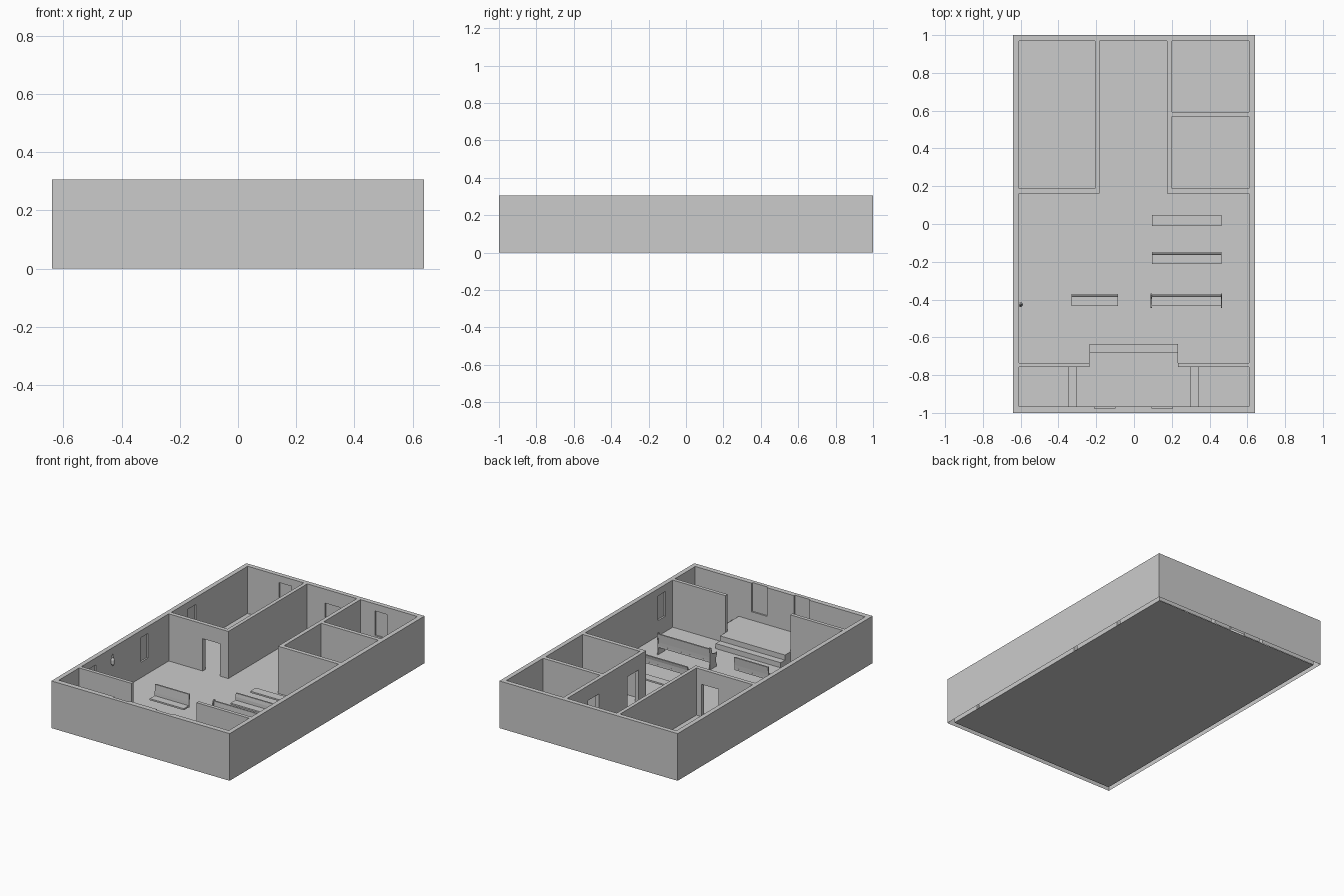
import bpy, bmesh, math

if "Cube" in bpy.data.objects:
    bpy.data.objects.remove(bpy.data.objects["Cube"])

H = 0.306          # wall height
IX, IY = 0.61, 0.968   # inner faces of the outer walls


def finish(name, bm):
    bmesh.ops.recalc_face_normals(bm, faces=bm.faces)
    me = bpy.data.meshes.new(name)
    bm.to_mesh(me)
    bm.free()
    ob = bpy.data.objects.new(name, me)
    bpy.context.collection.objects.link(ob)
    return ob


def prism(name, pts, a, b, axis="z"):
    """Extrude an outline from a to b: (x, y) along z, or (y, z) along x."""
    bm = bmesh.new()
    place = (lambda p, t: (p[0], p[1], t)) if axis == "z" else (lambda p, t: (t, p[0], p[1]))
    lo = [bm.verts.new(place(p, a)) for p in pts]
    hi = [bm.verts.new(place(p, b)) for p in pts]
    bm.faces.new(lo)
    bm.faces.new(hi)
    for i in range(len(pts)):
        j = (i + 1) % len(pts)
        bm.faces.new((lo[i], lo[j], hi[j], hi[i]))
    return finish(name, bm)


def box(name, x0, x1, y0, y1, z0, z1):
    return prism(name, [(x0, y0), (x1, y0), (x1, y1), (x0, y1)], z0, z1)


# Walls: solid block with rooms, doorways and shallow recesses cut out
walls = box("walls", -0.64, 0.64, -1, 1, 0, H)
cuts = [
    (-IX, IX, -0.735, 0.161, -0.1, 0.5),        # hall
    (-0.182, 0.174, 0.1, 0.97, -0.1, 0.5),      # corridor
    (-0.235, 0.232, -0.85, -0.7, -0.1, 0.5),    # stage opening
    (-IX, IX, -0.966, -0.758, -0.1, 0.5),       # stage and side rooms
    (-IX, -0.206, 0.188, 0.97, -0.1, 0.5),      # back left room
    (0.2, IX, 0.188, 0.568, -0.1, 0.5),         # right room
    (0.2, IX, 0.594, 0.97, -0.1, 0.5),          # back right room
    # doorways
    (-0.366, -0.243, 0.15, 0.2, -0.1, 0.21),
    (0.165, 0.21, 0.237, 0.35, -0.1, 0.21),
    (0.165, 0.21, 0.645, 0.755, -0.1, 0.21),
    (-0.054, 0.054, 0.95, 0.981, -0.1, 0.215),
    # recesses behind the stage, open at the top
    (-0.21, -0.1, -0.976, -0.95, 0.12, 0.5),
    (0.095, 0.205, -0.976, -0.95, 0.12, 0.5),
    # back windows
    (-0.385, -0.295, 0.95, 0.981, 0.1, 0.26),
    (0.303, 0.39, 0.95, 0.981, 0.1, 0.26),
    # side windows
    (-0.621, -0.6, -0.66, -0.585, 0.1, 0.26),
    (-0.621, -0.6, -0.125, -0.05, 0.1, 0.26),
    (-0.621, -0.6, 0.36, 0.44, 0.1, 0.26),
    (0.6, 0.621, -0.66, -0.585, 0.1, 0.26),
]
cutters = []
for c in cuts:
    k = box("cutter", *c)
    k.hide_render = True
    cutters.append(k)
    m = walls.modifiers.new("cut", "BOOLEAN")
    m.operation, m.solver, m.object = "DIFFERENCE", "EXACT", k
bpy.context.view_layer.update()
cut_mesh = bpy.data.meshes.new_from_object(walls.evaluated_get(bpy.context.evaluated_depsgraph_get()))
walls.modifiers.clear()
walls.data = cut_mesh
for k in cutters:
    bpy.data.objects.remove(k)

# Walls are open underneath
bm = bmesh.new()
bm.from_mesh(walls.data)
under = [f for f in bm.faces if f.normal.z < -0.9 and f.calc_center_median().z < 0.001]
bmesh.ops.delete(bm, geom=under, context="FACES")
bm.to_mesh(walls.data)
bm.free()

# Floor sheet
bm = bmesh.new()
bm.faces.new([bm.verts.new((x, y, 0)) for x, y in ((-IX, -IY), (IX, -IY), (IX, IY), (-IX, IY))])
finish("floor", bm)

# Stage with front step and two side steps
prism("stage", [(-0.306, -0.966), (0.298, -0.966), (0.298, -0.758), (0.232, -0.758),
                (0.232, -0.68), (-0.235, -0.68), (-0.235, -0.758), (-0.306, -0.758)], 0, 0.066)
box("stage_front_step", -0.235, 0.232, -0.68, -0.636, 0, 0.033)
for x0, x1 in ((-0.349, -0.306), (0.298, 0.341)):
    box("stage_side_step", x0, x1, -0.966, -0.758, 0, 0.033)


# Benches: thin seat plus gently leaning back
def bench(x0, x1, y, top):
    box("bench_seat", x0, x1, y - 0.058, y, 0.048, 0.058)
    if top:
        prism("bench_back", [(y - 0.008, 0.045), (y - 0.001, 0.045), (y + 0.001, 0.08), (y + 0.006, top),
                             (y - 0.004, top), (y - 0.007, 0.08)], x0, x1, "x")


bench(0.095, 0.463, 0.048, 0)
bench(0.095, 0.463, -0.154, 0.102)
bench(0.093, 0.463, -0.376, 0.135)
bench(-0.33, -0.085, -0.376, 0.13)

# Shaped end panels on the front right bench
for x in (0.088, 0.46):
    prism("bench_end", [(-0.44, 0), (-0.37, 0), (-0.374, 0.05), (-0.367, 0.14), (-0.375, 0.145),
                        (-0.388, 0.135), (-0.394, 0.1), (-0.425, 0.088), (-0.443, 0.092),
                        (-0.445, 0.08), (-0.432, 0.05)], x, x + 0.006, "x")

# Small turned wall lamp on the left wall
profile = [(0, 0.195), (0.006, 0.2), (0.012, 0.212), (0.012, 0.235), (0.006, 0.248), (0.007, 0.258), (0, 0.275)]
bm = bmesh.new()
vs = [bm.verts.new((r, 0, z)) for r, z in profile]
es = [bm.edges.new(p) for p in zip(vs, vs[1:])]
bmesh.ops.spin(bm, geom=vs + es, axis=(0, 0, 1), cent=(0, 0, 0), angle=math.tau, steps=12)
bmesh.ops.remove_doubles(bm, verts=bm.verts, dist=0.0005)
lamp = finish("wall_lamp", bm)
lamp.location = (-0.6, -0.427, 0)
